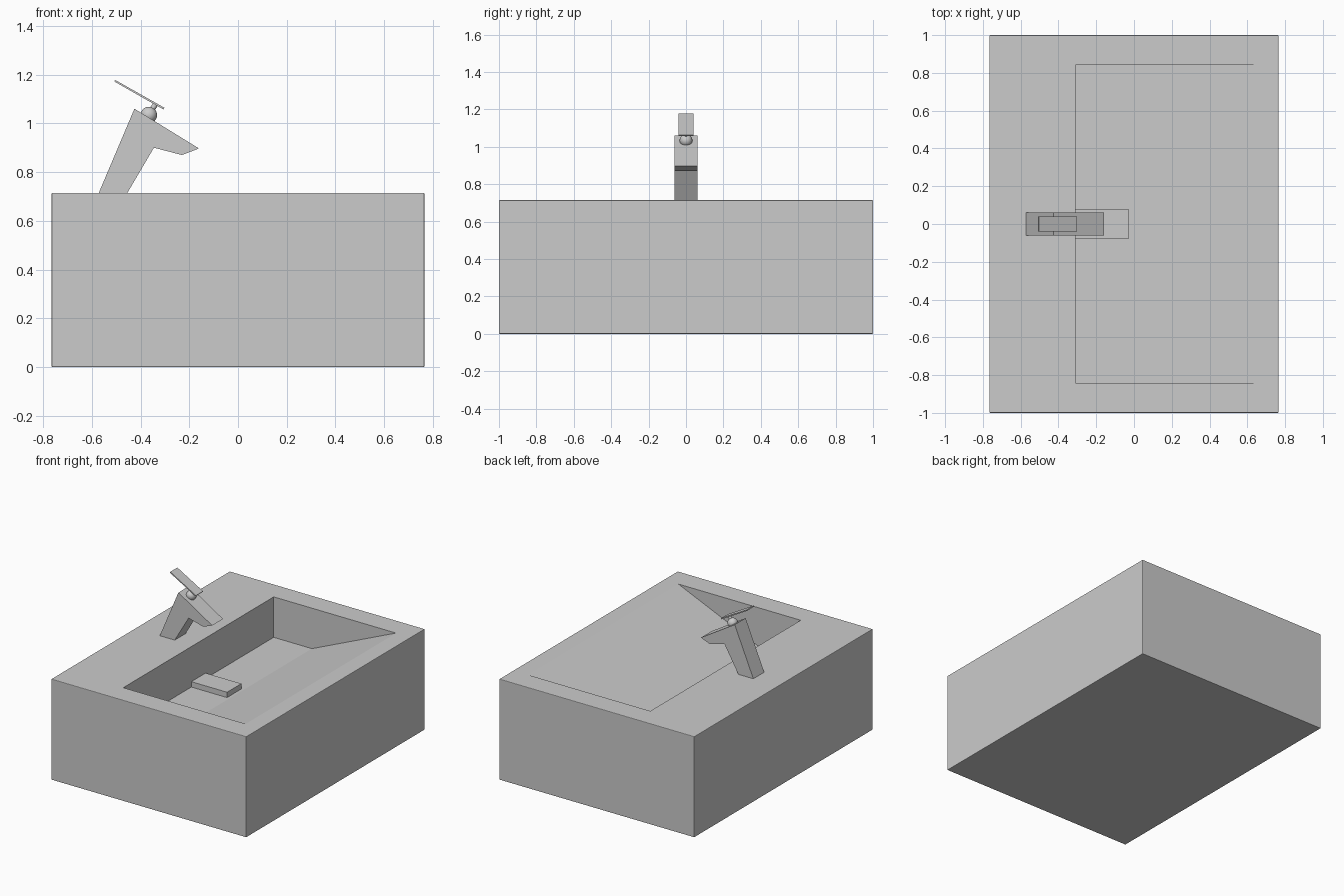
import bpy, bmesh, math
from mathutils import Matrix, Vector

if "Cube" in bpy.data.objects:
    bpy.data.objects.remove(bpy.data.objects["Cube"])


def finish(bm, name):
    bmesh.ops.recalc_face_normals(bm, faces=bm.faces)
    me = bpy.data.meshes.new(name)
    bm.to_mesh(me)
    bm.free()
    ob = bpy.data.objects.new(name, me)
    bpy.context.collection.objects.link(ob)
    return ob


def prism(name, profile, half_width):
    """Extrude an xz profile symmetrically along y."""
    bm = bmesh.new()
    face = bm.faces.new([bm.verts.new((x, -half_width, z)) for x, z in profile])
    new = bmesh.ops.extrude_face_region(bm, geom=[face])["geom"]
    bmesh.ops.translate(bm, vec=(0, 2 * half_width, 0),
                        verts=[g for g in new if isinstance(g, bmesh.types.BMVert)])
    return finish(bm, name)


def rect(x0, x1, z0, z1):
    return [(x0, z0), (x1, z0), (x1, z1), (x0, z1)]


# Basin block with slightly eased edges
basin = prism("basin", rect(-0.765, 0.765, 0, 0.715), 1.0)
bev = basin.modifiers.new("eased_edges", 'BEVEL')
bev.width = 0.004
bev.segments = 2

# Bowl: vertical back wall, flat floor, ramp up to the front rim
cutter = prism("bowl_cutter", [(-0.31, 0.428), (-0.01, 0.428), (0.65, 0.715),
                               (0.65, 0.8), (-0.31, 0.8)], 0.843)
cutter.hide_render = True
cutter.hide_set(True)
cut = basin.modifiers.new("bowl", 'BOOLEAN')
cut.object = cutter
cut.operation = 'DIFFERENCE'
cut.solver = 'EXACT'

# Drain cover against the back wall
prism("drain_cover", rect(-0.31, -0.03, 0.428, 0.466), 0.08)

# Tap body: leaning column with an angled spout
prism("tap_body", [(-0.572, 0.713), (-0.455, 0.713), (-0.345, 0.9),
                   (-0.23, 0.87), (-0.16, 0.897), (-0.425, 1.06)], 0.061)

# Ball joint
bm = bmesh.new()
bmesh.ops.create_uvsphere(bm, u_segments=32, v_segments=16, radius=0.034,
                          matrix=Matrix.Translation((-0.366, 0, 1.034)))
for f in bm.faces:
    f.smooth = True
finish(bm, "ball_joint")

# Short stem between ball and lever
a, b = Vector((-0.36, 0, 1.045)), Vector((-0.338, 0, 1.079))
bm = bmesh.new()
rot = (b - a).to_track_quat('Z', 'Y').to_matrix().to_4x4()
bmesh.ops.create_cone(bm, cap_ends=True, segments=16, radius1=0.011, radius2=0.011,
                      depth=(b - a).length,
                      matrix=Matrix.Translation((a + b) / 2) @ rot)
for f in bm.faces:
    f.smooth = len(f.verts) == 4
finish(bm, "lever_stem")

# Thin tilted lever
prism("lever", [(-0.508, 1.172), (-0.306, 1.057), (-0.302, 1.064), (-0.504, 1.178)], 0.04)
